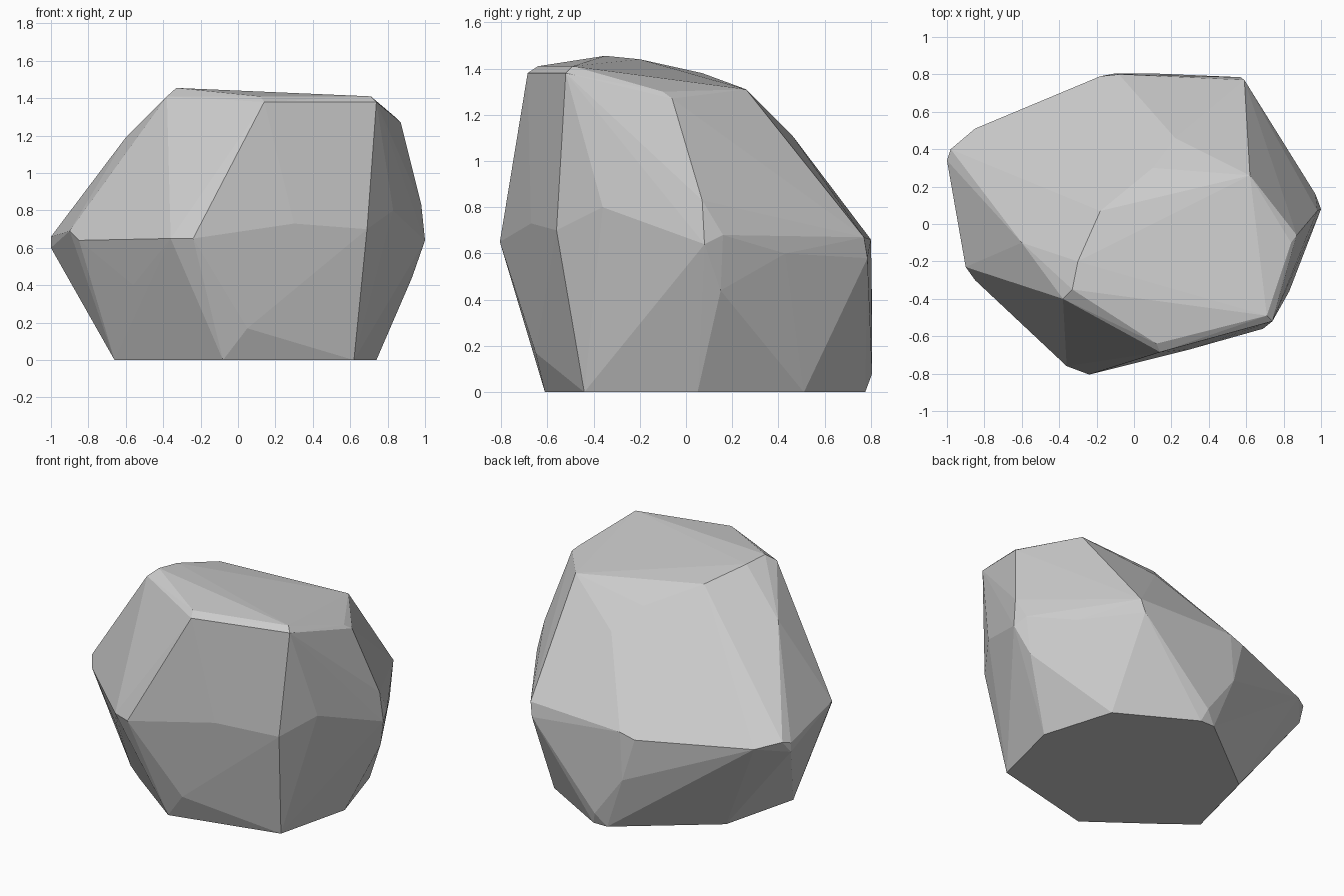
import bpy, bmesh, math

# Footprint where the rock is cut flat by the ground
base = [(-.08, -.61), (.62, -.44), (.74, .05), (.60, .51), (.13, .775),
        (.03, .775), (-.53, .34), (-.66, -.17), (-.51, -.29)]

# Small chips just above the ground
low = [(.05, -.65, .17), (.58, -.50, .26), (.93, .15, .44), (.10, .805, .08),
       (-.10, .805, .35), (-.56, -.46, .40)]

# Widest belt of corners
belt = [(-.24, -.805, .65), (-.36, -.76, .65), (-.85, -.30, .64), (-.90, -.23, .69),
        (-1, .34, .60), (-1, .34, .66), (-.98, .40, .68), (-.85, .51, .64),
        (-.18, .79, .63), (-.08, .80, .66), (.59, .77, .67), (.57, .785, .58),
        (.80, .43, .60), (.97, .16, .68), (1, .08, .64), (.98, .07, .83),
        (.83, -.36, .80), (.69, -.56, .70), (.30, -.67, .73)]

# Corners of the sloping crown
crown = [(-.33, -.35, 1.455), (-.30, -.20, 1.44), (-.18, .07, 1.38), (.10, .30, 1.25),
         (.22, .46, 1.11), (.62, .26, 1.31), (.87, -.06, 1.27), (.84, -.10, 1.30),
         (.71, -.49, 1.41), (.74, -.52, 1.38), (.12, -.64, 1.41), (.14, -.685, 1.38),
         (-.38, -.40, 1.41), (-.60, -.10, 1.19), (-.53, -.27, 1.19)]

# Faceted rock: convex skin stretched over the corners
bm = bmesh.new()
for p in [(x, y, 0) for x, y in base] + low + belt + crown:
    bm.verts.new(p)
hull = bmesh.ops.convex_hull(bm, input=bm.verts[:])
inside = [v for v in bm.verts if not v.link_faces]
bmesh.ops.delete(bm, geom=inside, context='VERTS')

# Merge nearly flat neighbours into larger facets
bmesh.ops.dissolve_limit(bm, angle_limit=math.radians(1), verts=bm.verts[:], edges=bm.edges[:])
bmesh.ops.recalc_face_normals(bm, faces=bm.faces[:])

mesh = bpy.data.meshes.new("rock")
bm.to_mesh(mesh)
bm.free()
rock = bpy.data.objects.new("rock", mesh)
bpy.context.collection.objects.link(rock)
